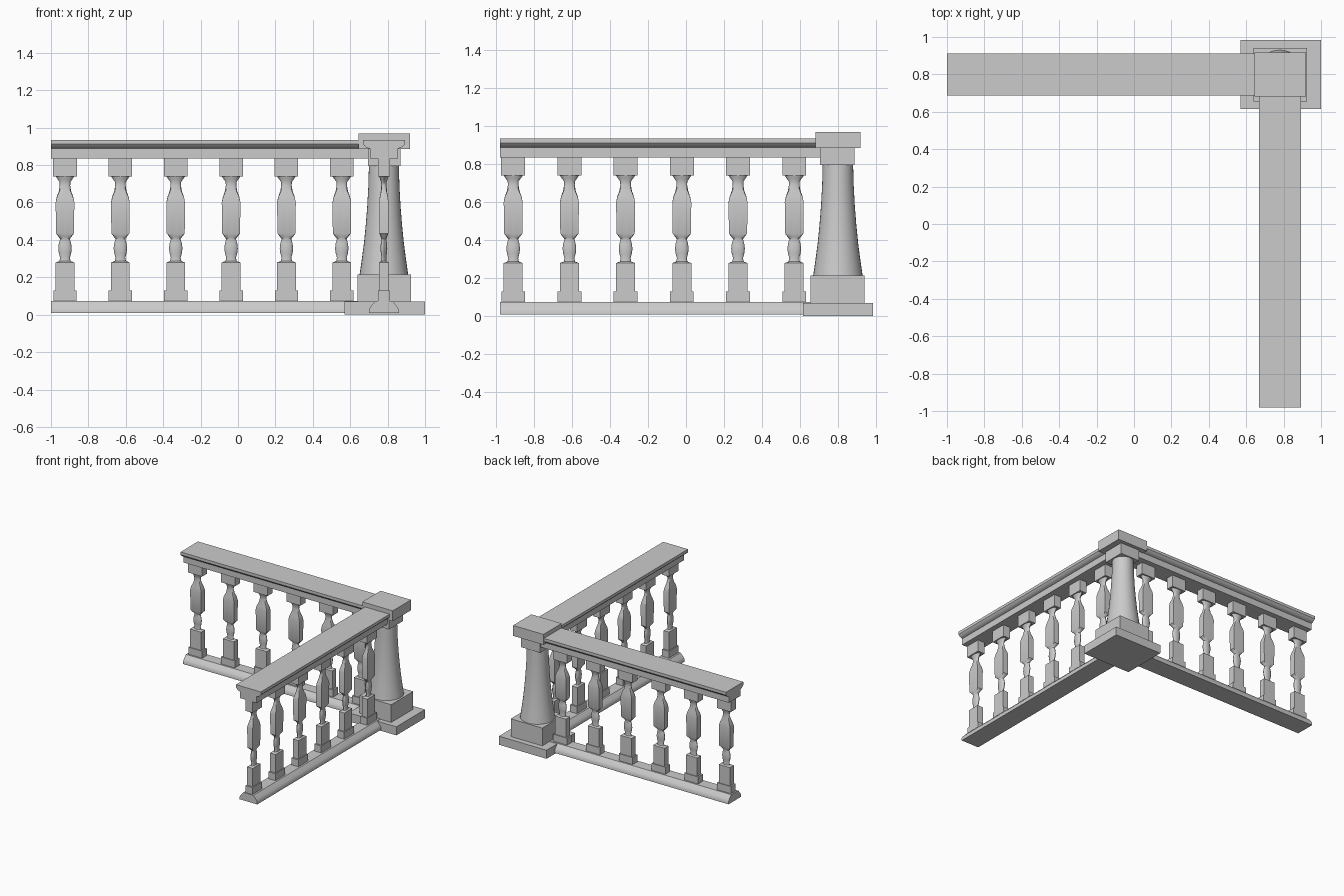
import bpy, bmesh, math
from mathutils import Matrix

if "Cube" in bpy.data.objects:
    bpy.data.objects.remove(bpy.data.objects["Cube"])

PX, PY = 0.78, 0.80   # corner post centre
N = 16                # ring resolution of balusters


def finish(name, bm, smooth=False, matrix=Matrix()):
    bmesh.ops.recalc_face_normals(bm, faces=bm.faces)
    mesh = bpy.data.meshes.new(name)
    bm.to_mesh(mesh)
    bm.free()
    ob = bpy.data.objects.new(name, mesh)
    bpy.context.collection.objects.link(ob)
    ob.matrix_world = matrix
    if smooth:
        bpy.ops.object.select_all(action='DESELECT')
        ob.select_set(True)
        bpy.context.view_layer.objects.active = ob
        bpy.ops.object.shade_smooth_by_angle(angle=math.radians(35))
    return ob


def add_box(bm, x0, x1, y0, y1, z0, z1):
    m = Matrix.Translation(((x0 + x1) / 2, (y0 + y1) / 2, (z0 + z1) / 2))
    bmesh.ops.create_cube(bm, size=1, matrix=m @ Matrix.Diagonal((x1 - x0, y1 - y0, z1 - z0, 1)))


def box(name, *dims):
    bm = bmesh.new()
    add_box(bm, *dims)
    return finish(name, bm)


def add_loft(bm, rings, n, depth=1.0):
    """Stack rings of (radius, z, squareness) into a closed turned shape."""
    loops = []
    for r, z, sq in rings:
        loop = []
        for i in range(n):
            a = 2 * math.pi * i / n
            c, s = math.cos(a), math.sin(a)
            k = r * (1 - sq + sq / max(abs(c), abs(s)))
            loop.append(bm.verts.new((k * c, k * s * depth, z)))
        loops.append(loop)
    for a, b in zip(loops, loops[1:]):
        for i in range(n):
            j = (i + 1) % n
            bm.faces.new((a[i], a[j], b[j], b[i]))
    bm.faces.new(loops[0][::-1])
    bm.faces.new(loops[-1])


def rail(name, half, length, matrix):
    """Extrude a mirrored half profile along local x, ending at the post centre."""
    pts = half + [(-y, z) for y, z in reversed(half)]
    bm = bmesh.new()
    face = bm.faces.new([bm.verts.new((-length, y, z)) for y, z in pts])
    out = bmesh.ops.extrude_face_region(bm, geom=[face], use_keep_orig=True)
    verts = [g for g in out['geom'] if isinstance(g, bmesh.types.BMVert)]
    bmesh.ops.translate(bm, verts=verts, vec=(length, 0, 0))
    return finish(name, bm, True, matrix)


# Turned section of a baluster: radius, height, squareness
TURNING = [(0.048, 0.28, 1), (0.030, 0.287, 0), (0.026, 0.305, 0), (0.033, 0.33, 0),
           (0.036, 0.355, 0), (0.033, 0.38, 0), (0.026, 0.405, 0), (0.034, 0.416, 0.3),
           (0.048, 0.435, 1), (0.050, 0.60, 1), (0.044, 0.63, 0.9), (0.033, 0.66, 0.6),
           (0.028, 0.69, 0.2), (0.029, 0.71, 0), (0.040, 0.725, 0), (0.050, 0.74, 0)]


def baluster(name, matrix):
    bm = bmesh.new()
    add_box(bm, -.0625, .0625, -.031, .031, 0.07, 0.13)
    add_box(bm, -.050, .050, -.025, .025, 0.13, 0.28)
    add_loft(bm, TURNING, N, 0.5)
    add_box(bm, -.063, .063, -.032, .032, 0.74, 0.84)
    return finish(name, bm, True, matrix)


# Corner post
box("post_base", 0.57, 1.0, 0.615, 0.985, 0.0, 0.07)
box("post_plinth", 0.64, 0.925, 0.655, 0.94, 0.07, 0.215)
box("post_neck", 0.695, 0.87, 0.707, 0.888, 0.795, 0.89)
box("post_cap", 0.645, 0.92, 0.682, 0.918, 0.885, 0.97)
bm = bmesh.new()
add_loft(bm, [(r, z, 0) for r, z in [(0.130, 0.215), (0.119, 0.29), (0.107, 0.38), (0.097, 0.48),
                                     (0.089, 0.58), (0.083, 0.69), (0.080, 0.80)]], 32)
finish("post_shaft", bm, True, Matrix.Translation((PX, PY, 0)))

# Two railing wings running away from the post
HANDRAIL = [(0.075, 0.835), (0.075, 0.888), (0.092, 0.893), (0.104, 0.902), (0.112, 0.912), (0.112, 0.935)]
FOOTRAIL = [(0.080, 0.008), (0.080, 0.028), (0.070, 0.045), (0.045, 0.073)]
wings = [("back", Matrix.Translation((PX, PY, 0)), 1.78, -0.925 - PX),
         ("side", Matrix.Translation((PX, PY, 0)) @ Matrix.Rotation(math.pi / 2, 4, 'Z'), 1.78, -0.91 - PY)]
for side, m, length, first in wings:
    rail(side + "_handrail", HANDRAIL, length, m)
    rail(side + "_footrail", FOOTRAIL, length, m)
    for i in range(6):
        baluster(f"{side}_baluster_{i + 1}", m @ Matrix.Translation((first + 0.296 * i, 0, 0)))
